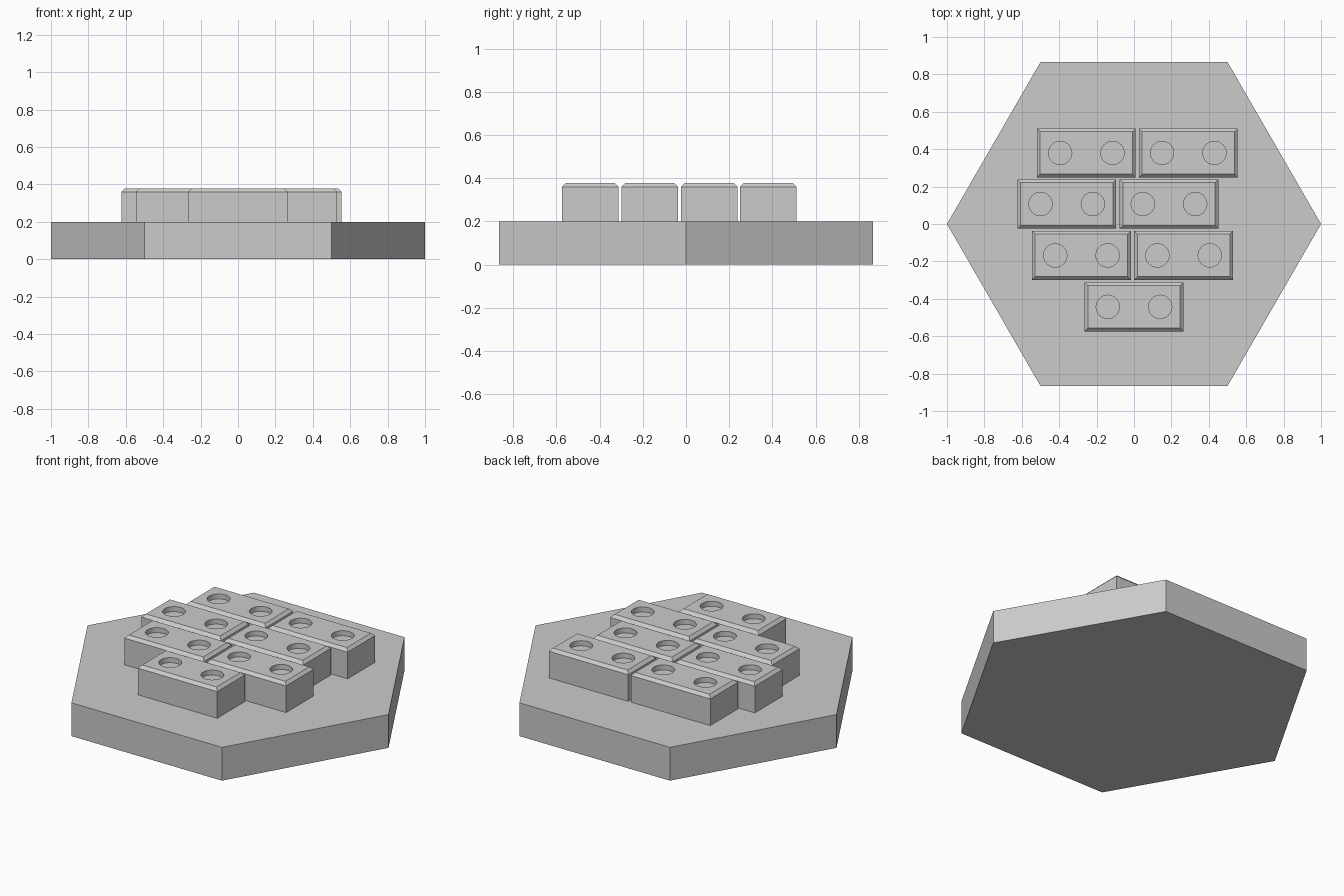
import bpy
import bmesh
from math import cos, sin, pi
from mathutils import Matrix

old = bpy.data.objects.get("Cube")
if old:
    bpy.data.objects.remove(old)

BASE_TOP, BRICK_TOP = 0.2, 0.377
WIDTH, DEPTH = 0.528, 0.262
CHAMFER = 0.017
HOLE_RADIUS, HOLE_DEPTH, HOLE_OFFSET = 0.0625, 0.03, 0.14

# One grey for everything
GREY = (0.6, 0.6, 0.6, 1)
grey = bpy.data.materials.new("stone grey")
grey.use_nodes = True
grey.diffuse_color = GREY
grey.node_tree.nodes["Principled BSDF"].inputs["Base Color"].default_value = GREY


def add_object(name, mesh):
    ob = bpy.data.objects.new(name, mesh)
    bpy.context.collection.objects.link(ob)
    return ob


def to_mesh(bm, name):
    bmesh.ops.recalc_face_normals(bm, faces=bm.faces)
    mesh = bpy.data.meshes.new(name)
    bm.to_mesh(mesh)
    bm.free()
    mesh.materials.append(grey)
    return mesh


# Hexagonal base slab
bm = bmesh.new()
rim = [bm.verts.new((cos(i * pi / 3), sin(i * pi / 3), 0)) for i in range(6)]
floor = bm.faces.new(rim)
raised = bmesh.ops.extrude_face_region(bm, geom=[floor], use_keep_orig=True)
top = [g for g in raised["geom"] if isinstance(g, bmesh.types.BMVert)]
bmesh.ops.translate(bm, verts=top, vec=(0, 0, BASE_TOP))
add_object("hexagonal_base", to_mesh(bm, "hexagonal_base"))

# Brick body with chamfered top edges
height = BRICK_TOP - BASE_TOP
bm = bmesh.new()
bmesh.ops.create_cube(bm, size=1, matrix=Matrix.Translation((0, 0, height / 2))
                      @ Matrix.Diagonal((WIDTH, DEPTH, height, 1)))
upper = [e for e in bm.edges if all(v.co.z > height / 2 for v in e.verts)]
bmesh.ops.bevel(bm, geom=upper, offset=CHAMFER, segments=1, affect='EDGES')
blank = add_object("brick_blank", to_mesh(bm, "brick_blank"))

# Cutter for the two round recesses
bm = bmesh.new()
for side in (-1, 1):
    bmesh.ops.create_cone(bm, cap_ends=True, segments=24, radius1=HOLE_RADIUS,
                          radius2=HOLE_RADIUS, depth=2 * HOLE_DEPTH,
                          matrix=Matrix.Translation((side * HOLE_OFFSET, 0, height)))
cutter = add_object("recess_cutter", to_mesh(bm, "recess_cutter"))
cutter.hide_render = True

cut = blank.modifiers.new("recesses", 'BOOLEAN')
cut.operation = 'DIFFERENCE'
cut.solver = 'EXACT'
cut.object = cutter
graph = bpy.context.evaluated_depsgraph_get()
brick_mesh = bpy.data.meshes.new_from_object(blank.evaluated_get(graph))
brick_mesh.name = "brick"
for helper in (blank, cutter):
    bpy.data.objects.remove(helper)

# Staggered rows of bricks: row y, then brick centres in x
rows = [
    ("back", 0.38, (-0.255, 0.29)),
    ("middle_back", 0.107, (-0.36, 0.187)),
    ("middle_front", -0.168, (-0.281, 0.265)),
    ("front", -0.443, (0,)),
]
for row, y, centres in rows:
    for i, x in enumerate(centres, 1):
        brick = add_object(f"{row}_brick_{i}", brick_mesh)
        brick.location = (x, y, BASE_TOP)
